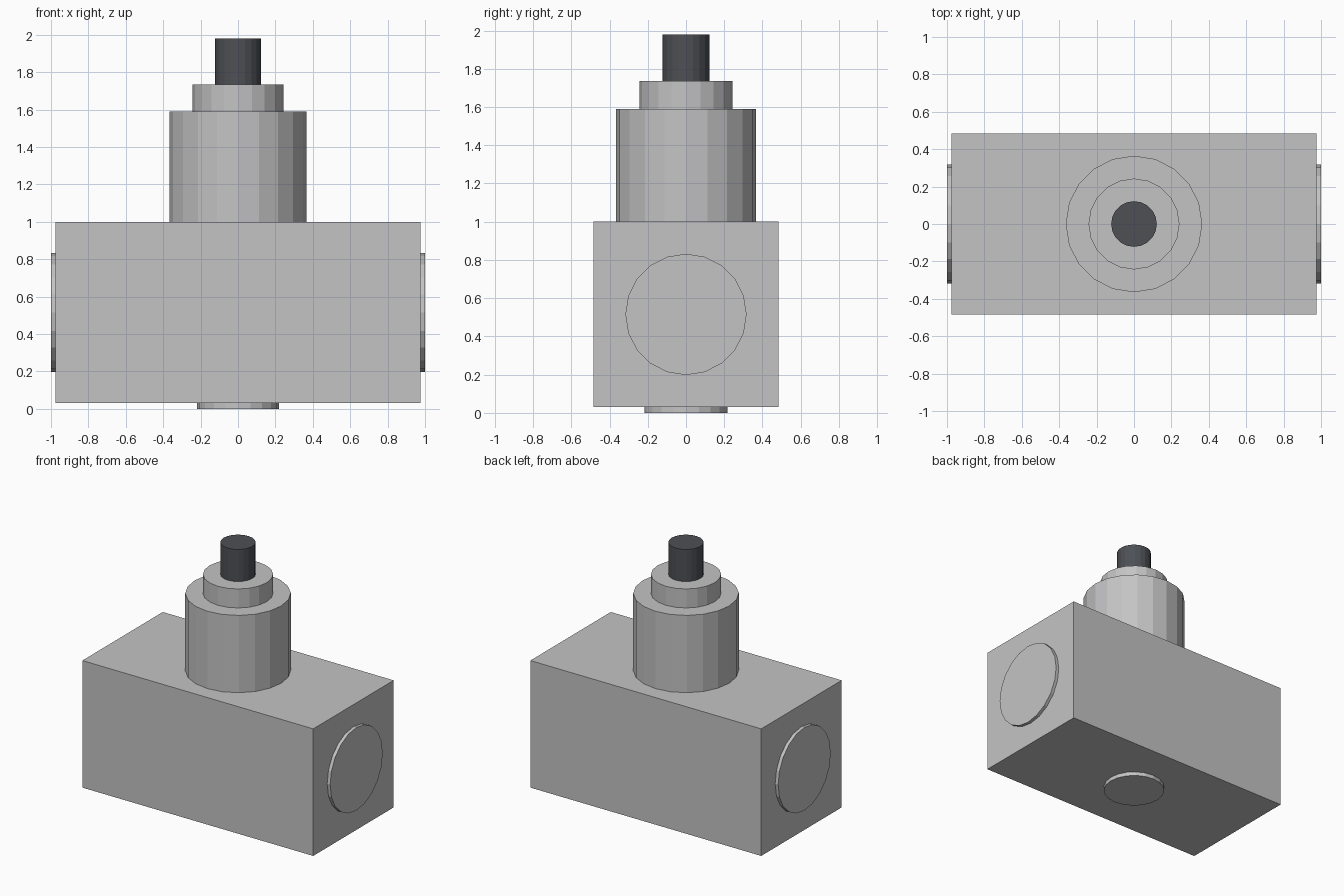
import bpy
import math

cube = bpy.data.objects.get("Cube")
if cube:
    bpy.data.objects.remove(cube, do_unlink=True)


def make_material(name, color):
    mat = bpy.data.materials.new(name)
    mat.use_nodes = True
    mat.diffuse_color = (*color, 1)
    mat.node_tree.nodes["Principled BSDF"].inputs["Base Color"].default_value = (*color, 1)
    return mat


light_metal = make_material("light grey metal", (0.55, 0.55, 0.56))
dark_metal = make_material("dark grey metal", (0.074, 0.08, 0.09))

SIDES = 20
BODY_BOTTOM, BODY_TOP = 0.03, 1.0
BODY_HALF_X, BODY_HALF_Y = 0.975, 0.485
MID_Z = (BODY_BOTTOM + BODY_TOP) / 2


def finish(name, mat):
    obj = bpy.context.object
    obj.name = obj.data.name = name
    obj.data.materials.append(mat)
    return obj


def upright_cylinder(name, radius, bottom, top, mat):
    bpy.ops.mesh.primitive_cylinder_add(
        vertices=SIDES, radius=radius, depth=top - bottom,
        location=(0, 0, (bottom + top) / 2))
    return finish(name, mat)


# Rectangular body
bpy.ops.mesh.primitive_cube_add(size=1, location=(0, 0, MID_Z))
body = finish("body", light_metal)
body.scale = (2 * BODY_HALF_X, 2 * BODY_HALF_Y, BODY_TOP - BODY_BOTTOM)
bpy.ops.object.transform_apply(location=False, rotation=False, scale=True)

# Stepped neck and stem, with the port plate underneath
upright_cylinder("neck", 0.365, BODY_TOP, 1.59, light_metal)
upright_cylinder("collar", 0.243, 1.59, 1.735, light_metal)
upright_cylinder("stem", 0.122, 1.735, 1.98, dark_metal)
upright_cylinder("bottom_port", 0.218, 0, BODY_BOTTOM, light_metal)

# Round port plates on both ends
for name, side in (("left_port", 1), ("right_port", -1)):
    bpy.ops.mesh.primitive_cylinder_add(
        vertices=SIDES, radius=0.317, depth=1 - BODY_HALF_X,
        location=(side * (1 + BODY_HALF_X) / 2, 0, MID_Z),
        rotation=(0, math.pi / 2, 0))
    finish(name, light_metal)
